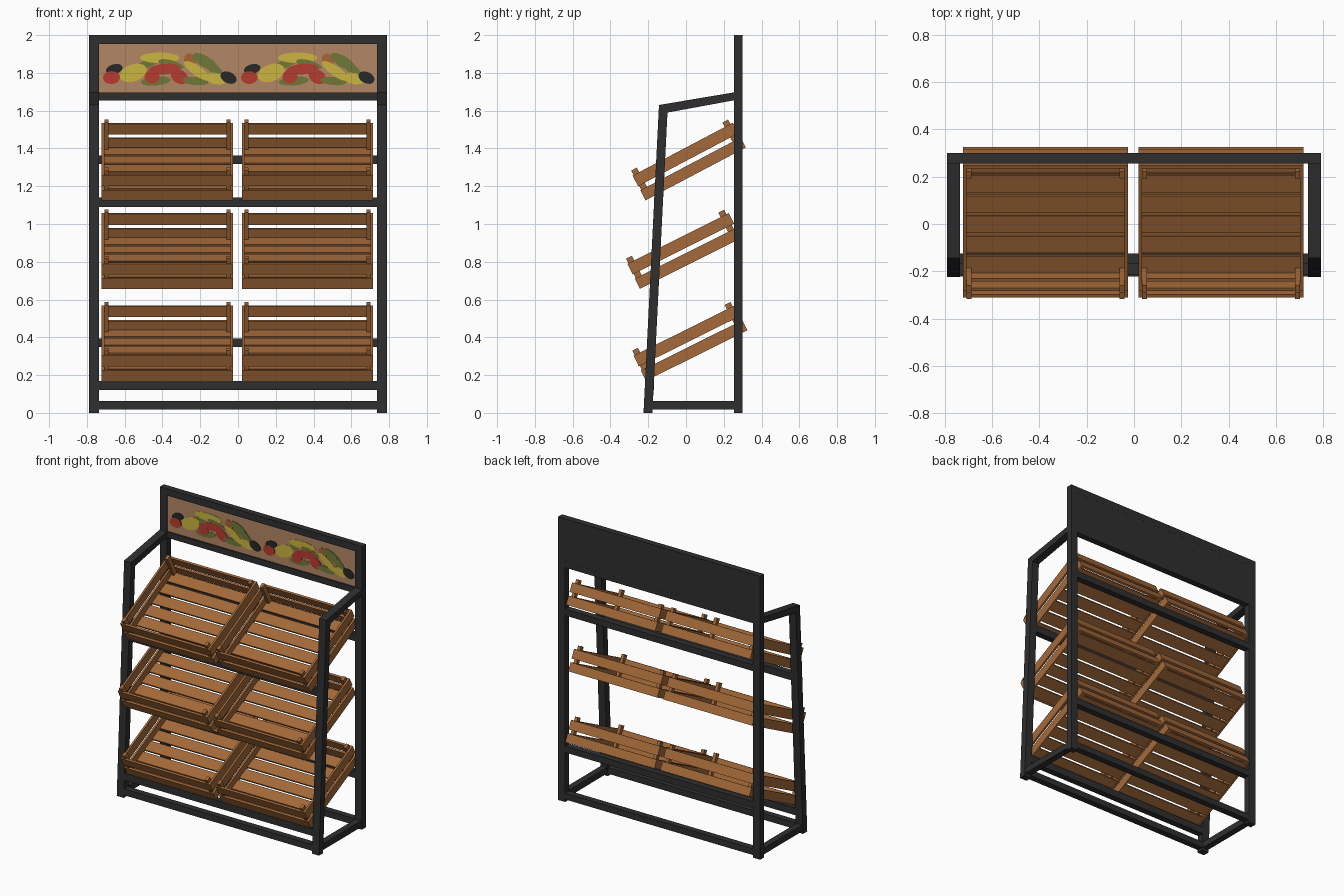
import bpy, bmesh, math
from mathutils import Matrix

if "Cube" in bpy.data.objects:
    bpy.data.objects.remove(bpy.data.objects["Cube"])


def material(name, rgb):
    m = bpy.data.materials.new(name)
    m.diffuse_color = (*rgb, 1)
    m.use_nodes = True
    m.node_tree.nodes["Principled BSDF"].inputs["Base Color"].default_value = m.diffuse_color
    return m


FRAME = material("charcoal metal", (0.028, 0.028, 0.030))
WOOD = material("brown wood", (0.37, 0.142, 0.042))
TAN = material("tan board", (0.45, 0.245, 0.125))
PAINT = {
    "red": material("tomato red", (0.47, 0.045, 0.03)),
    "yellow": material("pepper yellow", (0.60, 0.46, 0.05)),
    "green": material("leaf green", (0.16, 0.19, 0.04)),
    "orange": material("burnt orange", (0.40, 0.13, 0.035)),
    "black": material("aubergine black", (0.02, 0.02, 0.022)),
}


def add_box(bm, lo, hi):
    size = [b - a for a, b in zip(lo, hi)]
    mid = [(a + b) / 2 for a, b in zip(lo, hi)]
    bmesh.ops.create_cube(bm, size=1, matrix=Matrix.Translation(mid) @ Matrix.Diagonal((*size, 1)))


def make_object(name, data, mat=None):
    if isinstance(data, bmesh.types.BMesh):
        me = bpy.data.meshes.new(name)
        bmesh.ops.recalc_face_normals(data, faces=data.faces)
        data.to_mesh(me)
        data.free()
        me.materials.append(mat)
    else:
        me = data
    ob = bpy.data.objects.new(name, me)
    bpy.context.collection.objects.link(ob)
    return ob


def box(name, lo, hi, mat):
    bm = bmesh.new()
    add_box(bm, lo, hi)
    return make_object(name, bm, mat)


def extrude_x(name, yz, x0, x1, mat):
    bm = bmesh.new()
    face = bm.faces.new([bm.verts.new((x0, y, z)) for y, z in yz])
    new = bmesh.ops.extrude_face_region(bm, geom=[face])["geom"]
    bmesh.ops.translate(bm, vec=(x1 - x0, 0, 0),
                        verts=[v for v in new if isinstance(v, bmesh.types.BMVert)])
    return make_object(name, bm, mat)


# Side frames: upright back post, leaning front leg, sloping arm, floor rail
for side, x0 in (("left", -0.79), ("right", 0.735)):
    x1 = x0 + 0.055
    box(side + "_back_post", (x0, 0.255, 0), (x1, 0.30, 2), FRAME)
    extrude_x(side + "_front_leg",
              [(-0.225, 0), (-0.178, 0), (-0.098, 1.59), (-0.143, 1.63)], x0, x1, FRAME)
    extrude_x(side + "_arm",
              [(-0.143, 1.63), (-0.098, 1.59), (0.255, 1.655), (0.255, 1.697)], x0, x1, FRAME)
    box(side + "_floor_rail", (x0 + 0.005, -0.19, 0.018), (x1 - 0.005, 0.26, 0.062), FRAME)

# Cross rails between the sides: (name, y, z)
for name, y, z, h in (("front_floor_rail", -0.222, 0.018, 0.044),
                      ("back_floor_rail", 0.255, 0.018, 0.044),
                      ("lower_front_rail", -0.215, 0.12, 0.05),
                      ("lower_back_rail", 0.255, 0.35, 0.045),
                      ("upper_front_rail", -0.17, 1.09, 0.05),
                      ("upper_back_rail", 0.255, 1.317, 0.045),
                      ("sign_bottom_rail", 0.255, 1.655, 0.042),
                      ("sign_top_rail", 0.255, 1.953, 0.047)):
    box(name, (-0.736, y, z), (0.736, y + 0.045, z + h), FRAME)

# Sign: dark backing with a tan front
box("sign_backing", (-0.736, 0.271, 1.69), (0.736, 0.2995, 1.96), FRAME)
box("sign_front", (-0.735, 0.265, 1.697), (0.735, 0.271, 1.953), TAN)

# Painted vegetables, the same group twice: colour, x, z, half width, half height, turn
VEG = (
    ("green", 0.26, 1.85, 0.09, 0.022, 25),
    ("green", 0.30, 1.757, 0.08, 0.024, 5),
    ("yellow", 0.18, 1.80, 0.075, 0.045, 20),
    ("yellow", 0.32, 1.88, 0.105, 0.028, 0),
    ("green", 0.38, 1.845, 0.07, 0.022, -15),
    ("red", 0.345, 1.82, 0.085, 0.028, 5),
    ("red", 0.28, 1.78, 0.04, 0.036, 0),
    ("red", 0.425, 1.78, 0.05, 0.036, -30),
    ("orange", 0.48, 1.86, 0.03, 0.045, 15),
    ("green", 0.56, 1.86, 0.075, 0.03, -30),
    ("green", 0.51, 1.757, 0.07, 0.022, -5),
    ("yellow", 0.52, 1.81, 0.085, 0.026, -35),
    ("green", 0.61, 1.82, 0.06, 0.024, -40),
    ("yellow", 0.62, 1.77, 0.06, 0.03, -10),
    ("black", 0.685, 1.775, 0.045, 0.03, -25),
    ("black", 0.08, 1.82, 0.045, 0.026, 15),
    ("red", 0.065, 1.775, 0.045, 0.034, 0),
)
for half, start in (("left", -0.735), ("right", -0.005)):
    for i, (col, x, z, rx, rz, turn) in enumerate(VEG):
        bm = bmesh.new()
        depth = 0.001 + 0.0003 * i
        bmesh.ops.create_cone(bm, cap_ends=True, segments=16, radius1=1, radius2=1, depth=1,
                              matrix=Matrix.Translation((start + x, 0.265 - depth / 2, z))
                              @ Matrix.Rotation(-math.radians(turn), 4, 'Y')
                              @ Matrix.Diagonal((rx, depth, rz, 1))
                              @ Matrix.Rotation(math.pi / 2, 4, 'X'))
        make_object(f"{half}_painted_{col}_vegetable_{i}", bm, PAINT[col])

# Slatted crate, lying flat with its front bottom edge on the origin
W, D, T = 0.348, 0.60, 0.014
bm = bmesh.new()
for i in range(6):                                   # floor slats
    y = T + i * 0.0965
    add_box(bm, (-W + T, y, 0.002), (W - T, y + 0.08, 0.014))
for z0, z1 in ((0, 0.06), (0.085, 0.148)):           # two boards on each wall
    for y in (0, D - T):
        add_box(bm, (-W, y, z0), (W, y + T, z1))
    for x in (-W, W - T):
        add_box(bm, (x, T, z0), (x + T, D - T, z1))
for x in (-W + T, W - T - 0.022):                    # corner posts
    for y in (0.006, D - T - 0.034):
        add_box(bm, (x, y, 0.004), (x + 0.022, y + 0.034, 0.175))
crate = make_object("top_left_crate", bm, WOOD)

# Three tilted rows of two crates
for row, y, z, tilt in (("top", -0.214, 1.125, 27.8),
                        ("middle", -0.244, 0.657, 26.6),
                        ("bottom", -0.212, 0.170, 26.4)):
    for side, x in (("left", -0.374), ("right", 0.368)):
        name = f"{row}_{side}_crate"
        ob = crate if name == crate.name else make_object(name, crate.data)
        ob.location = (x, y, z)
        ob.rotation_euler.x = math.radians(tilt)
